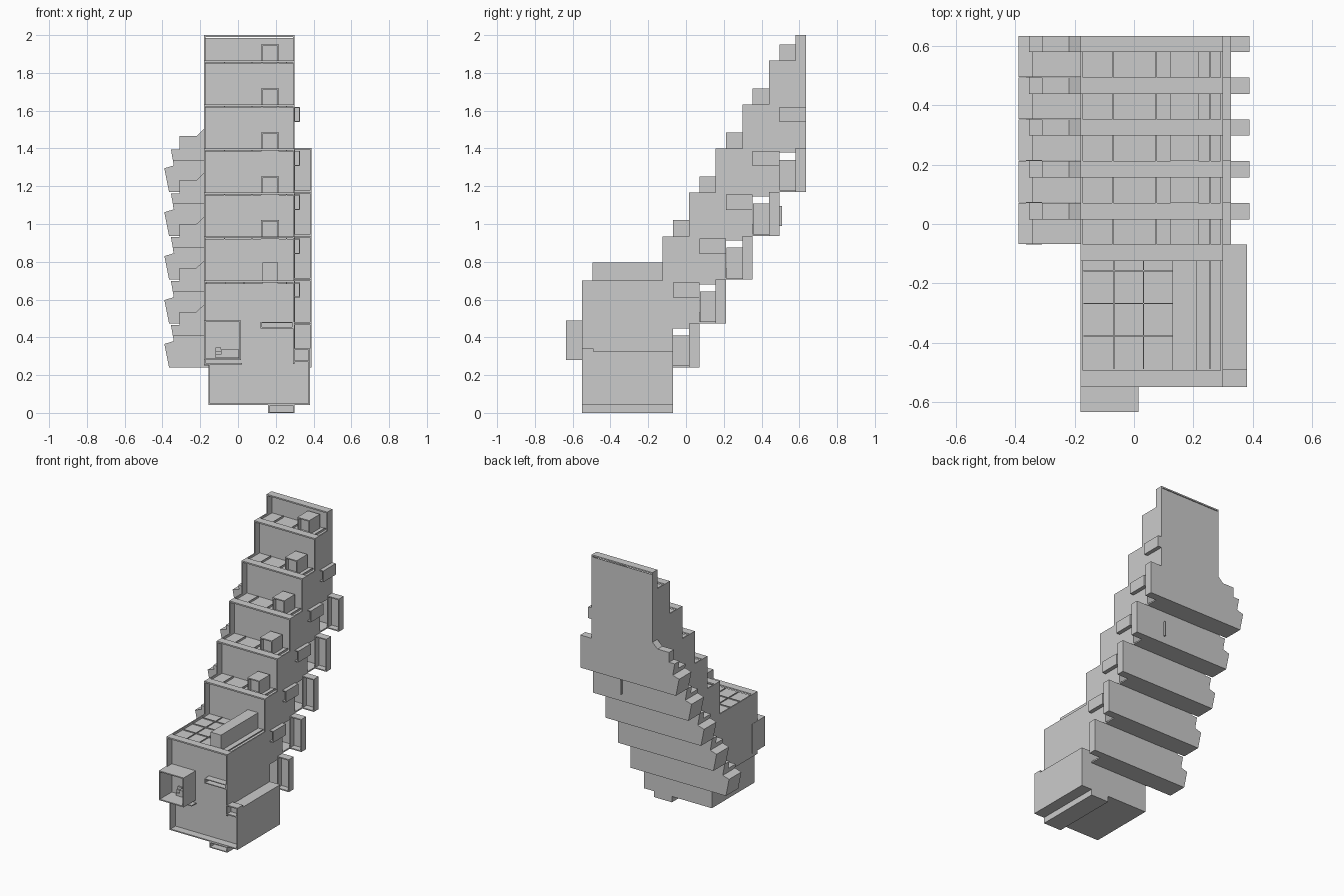
import bpy, bmesh

if "Cube" in bpy.data.objects:
    bpy.data.objects.remove(bpy.data.objects["Cube"])

DY, DZ = 0.141, 0.2325      # set-back and rise of one storey
N = 5                       # repeated storeys


def finish(name, bm):
    bmesh.ops.recalc_face_normals(bm, faces=bm.faces)
    me = bpy.data.meshes.new(name)
    bm.to_mesh(me)
    bm.free()
    ob = bpy.data.objects.new(name, me)
    bpy.context.collection.objects.link(ob)
    return ob


def add_box(bm, x0, x1, y0, y1, z0, z1):
    vs = bmesh.ops.create_cube(bm, size=1)["verts"]
    for v in vs:
        v.co.x = x0 if v.co.x < 0 else x1
        v.co.y = y0 if v.co.y < 0 else y1
        v.co.z = z0 if v.co.z < 0 else z1


def boxes(name, *dims):
    bm = bmesh.new()
    for d in dims:
        add_box(bm, *d)
    return finish(name, bm)


def frame(name, x0, x1, y0, y1, z0, z1, t=0.008, back=None):
    """Rectangular sleeve open to the front; back = y of an inner plate."""
    parts = [(x0, x0 + t, y0, y1, z0, z1), (x1 - t, x1, y0, y1, z0, z1),
             (x0 + t, x1 - t, y0, y1, z0, z0 + t), (x0 + t, x1 - t, y0, y1, z1 - t, z1)]
    if back is not None:
        parts.append((x0 + t, x1 - t, back, y1, z0 + t, z1 - t))
    return boxes(name, *parts)


def extrude(name, pts, a, b, axis):
    """Extrude a profile: axis 'x' takes (y,z) points, axis 'y' takes (x,z)."""
    bm = bmesh.new()
    co = (lambda p, d: (d, p[0], p[1])) if axis == "x" else (lambda p, d: (p[0], d, p[1]))
    lo = [bm.verts.new(co(p, a)) for p in pts]
    hi = [bm.verts.new(co(p, b)) for p in pts]
    bm.faces.new(lo)
    bm.faces.new(hi)
    n = len(pts)
    for i in range(n):
        j = (i + 1) % n
        bm.faces.new((lo[i], lo[j], hi[j], hi[i]))
    return finish(name, bm)


def tower_profile(dy, dz):
    """Side outline: stepped front, stepped overhanging back."""
    p = [(-0.55 + dy, 0.26), (-0.55 + dy, 0.70 - dz)]
    z = 0.70
    for i in range(N + 1):
        y = -0.125 + DY * i + dy
        p.append((y, z - dz))
        z = 2.0 if i == N else 0.935 + DZ * i
        p.append((y, z - dz))
    p.append((0.635, 2.0 - dz))
    for k in reversed(range(N)):
        zb = 0.4475 + DZ * k
        p += [(0.071 + DY * k, zb), (-0.07 + DY * k, zb)]
    p.append((-0.07, 0.26))
    return p


# Main tower: inner mass and two thin side walls that stand proud of it
extrude("tower_core", tower_profile(0.05, 0.015), -0.175, 0.295, "x")
extrude("left_side_wall", tower_profile(0, 0), -0.18, -0.172, "x")
extrude("right_side_wall", tower_profile(0, 0), 0.292, 0.30, "x")

# Rim along the top of each framed front
rims = [(-0.55, 0.70)] + [(-0.125 + DY * i, 0.935 + DZ * i) for i in range(N)] + [(0.58, 2.0)]
for i, (y, z) in enumerate(rims):
    boxes(f"front_rim_{i}", (-0.18, 0.30, y, y + 0.055, z - 0.01, z))

# Lower base block with its frame, foot and side window
boxes("base_core", (-0.15, 0.375, -0.495, -0.07, 0.042, 0.325))
boxes("base_frame",
      (-0.155, -0.147, -0.55, -0.07, 0.042, 0.26),
      (0.374, 0.382, -0.55, -0.07, 0.042, 0.325),
      (-0.155, 0.382, -0.55, -0.07, 0.042, 0.05),
      (-0.18, 0.02, -0.55, -0.07, 0.255, 0.263))
frame("base_foot", 0.16, 0.30, -0.55, -0.07, 0.0, 0.042, 0.006, -0.5)
frame("corner_window", 0.29, 0.382, -0.55, -0.49, 0.27, 0.34, 0.008, -0.51)

# Front balcony with small stair
frame("front_balcony", -0.181, 0.015, -0.635, -0.49, 0.28, 0.49, 0.008)
boxes("balcony_steps", *[(-0.12, -0.09, -0.53 + 0.01 * i, -0.49, 0.29, 0.31 + 0.018 * i)
                         for i in range(4)],
      (-0.09, 0.005, -0.53, -0.49, 0.29, 0.335))
frame("front_slot", 0.12, 0.292, -0.55, -0.49, 0.448, 0.482, 0.006)

# Base roof light and roof panels
boxes("roof_light", (0.13, 0.212, -0.495, -0.07, 0.68, 0.795))
boxes("roof_panel_strips",
      *[(x, x + 0.004, -0.49, -0.08, 0.68, 0.692) for x in (-0.07, 0.03, 0.255)],
      *[(-0.17, 0.13, y, y + 0.004, 0.68, 0.692) for y in (-0.38, -0.27, -0.16)])

# Roof terraces: hooded box and low dividers on every step
for i in range(N):
    y, z = -0.07 + DY * i, 0.935 + DZ * i
    frame(f"roof_box_{i}", 0.123, 0.217, y, y + 0.12, z - 0.02, z + 0.085, 0.008, y + 0.03)
    boxes(f"terrace_dividers_{i}",
          *[(x, x + 0.005, y, y + 0.12, z - 0.02, z - 0.002) for x in (-0.075, 0.072, 0.255)])

# Repeated rear storeys: back slab, right fin, left angled bay, floor, side box
for k in range(N):
    y, z = DY * k, 0.24 + DZ * k
    bay = [(-0.365, z), (-0.39, z + 0.125), (-0.34, z + 0.14)]
    boxes(f"back_slab_{k}", (-0.18, 0.39, y + 0.06, y + 0.071, z, z + 0.2325))
    frame(f"right_fin_{k}", 0.295, 0.39, y + 0.016, y + 0.071, z, z + 0.2325, 0.008, y + 0.06)
    extrude(f"left_bay_rear_{k}",
            bay + [(-0.355, z + 0.225), (-0.31, z + 0.225), (-0.31, z + 0.295),
                   (-0.22, z + 0.295), (-0.178, z + 0.335), (-0.178, z)],
            y + 0.016, y + 0.071, "y")
    extrude(f"left_bay_front_{k}",
            bay + [(-0.345, z + 0.17), (-0.178, z + 0.17), (-0.178, z)],
            y - 0.068, y + 0.016, "y")
    frame(f"bay_window_{k}", -0.365, -0.31, y - 0.07, y - 0.06, z + 0.01, z + 0.06, 0.006)
    boxes(f"rear_floor_{k}", (-0.18, 0.30, y - 0.07, y + 0.07, z, z + 0.01))
    frame(f"side_box_{k}", 0.296, 0.328, y - 0.07, y + 0.071, z + 0.37, z + 0.45, 0.005, y - 0.04)

# Thin upright fin on the back
boxes("back_fin", (0.155, 0.165, 0.49, 0.507, 0.99, 1.095))
